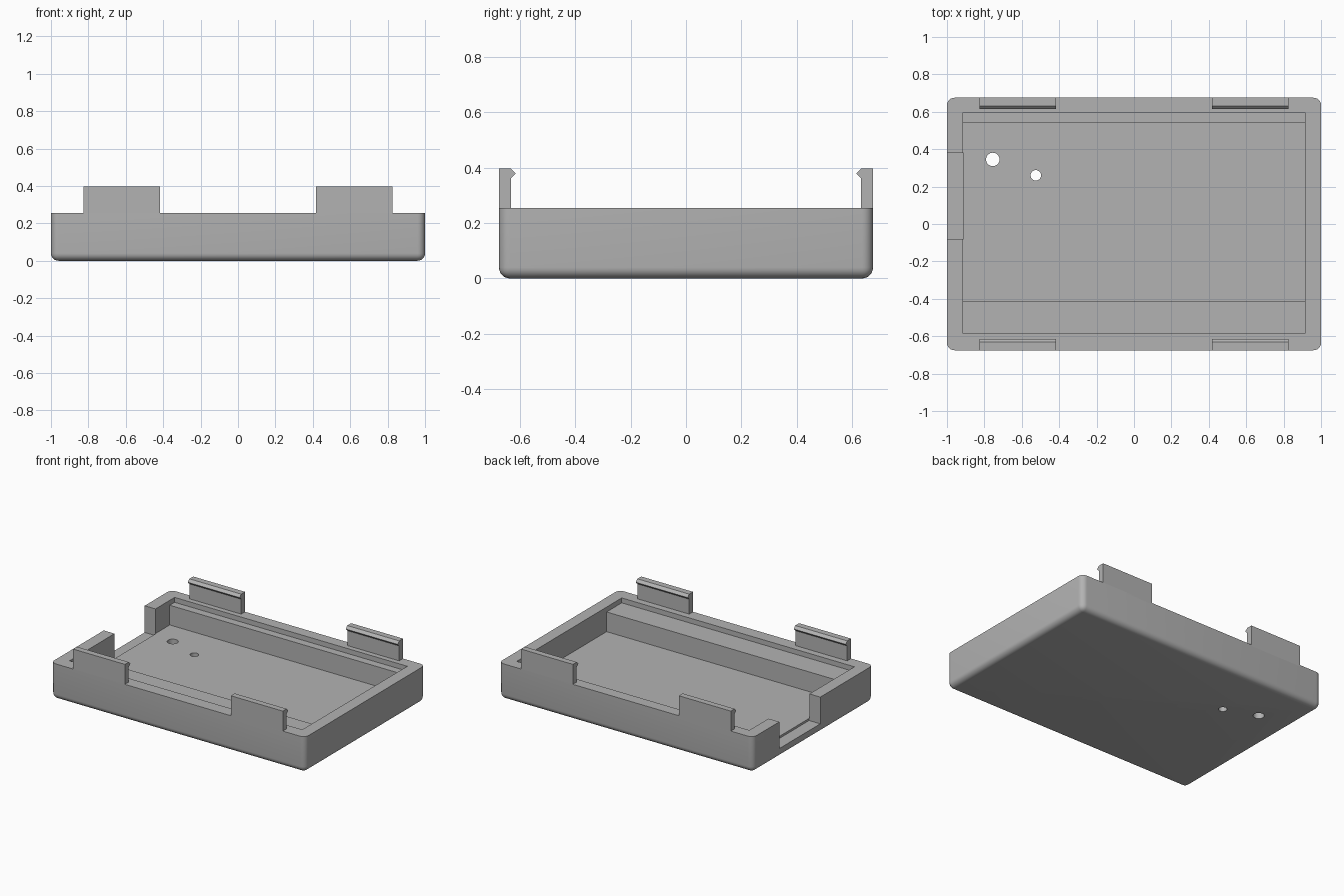
import bpy
import bmesh

cube = bpy.data.objects.get("Cube")
if cube:
    bpy.data.objects.remove(cube, do_unlink=True)

grey = bpy.data.materials.new("plain_grey")
grey.use_nodes = True
COLOUR = (0.45, 0.45, 0.45, 1)
grey.diffuse_color = COLOUR
grey.node_tree.nodes["Principled BSDF"].inputs["Base Color"].default_value = COLOUR

HALF_X, HALF_Y, RIM = 1.0, 0.675, 0.255


def finish(name, bm):
    bmesh.ops.recalc_face_normals(bm, faces=bm.faces)
    mesh = bpy.data.meshes.new(name)
    bm.to_mesh(mesh)
    bm.free()
    mesh.materials.append(grey)
    obj = bpy.data.objects.new(name, mesh)
    bpy.context.collection.objects.link(obj)
    return obj


def box(low, high):
    bm = bmesh.new()
    bmesh.ops.create_cube(bm, size=1)
    for v in bm.verts:
        for i in range(3):
            v.co[i] = high[i] if v.co[i] > 0 else low[i]
    return bm


def cylinder(x, y, radius):
    bm = bmesh.new()
    bmesh.ops.create_cone(bm, cap_ends=True, segments=32, radius1=radius,
                          radius2=radius, depth=1)
    bmesh.ops.translate(bm, verts=bm.verts, vec=(x, y, 0))
    return bm


def cut(target, bm):
    cutter = finish("cutter", bm)
    cutter.hide_render = True
    mod = target.modifiers.new("cut", "BOOLEAN")
    mod.operation, mod.solver, mod.object = "DIFFERENCE", "EXACT", cutter
    bpy.context.view_layer.objects.active = target
    bpy.ops.object.modifier_apply(modifier=mod.name)
    bpy.data.objects.remove(cutter, do_unlink=True)


# Tray block, rounded on its upright and bottom edges
bm = box((-HALF_X, -HALF_Y, 0), (HALF_X, HALF_Y, RIM))
edges = [e for e in bm.edges if min(v.co.z for v in e.verts) < 0.01]
bmesh.ops.bevel(bm, geom=edges, offset=0.04, segments=6, profile=0.5,
                affect="EDGES")
tray = finish("tray", bm)

# Shallow pocket that leaves the ledges, then the deep pocket
cut(tray, box((-0.915, -0.585, 0.22), (0.915, 0.595, 0.5)))
cut(tray, box((-0.915, -0.415, 0.08), (0.915, 0.54, 0.5)))

# Opening in the end wall, slightly below the floor
cut(tray, box((-1.1, -0.08, 0.065), (-0.912, 0.38, 0.5)))

# Holes through the floor
for x, y, radius in ((-0.755, 0.345, 0.036), (-0.525, 0.26, 0.028)):
    cut(tray, cylinder(x, y, radius))

bpy.ops.object.select_all(action="DESELECT")
tray.select_set(True)
bpy.context.view_layer.objects.active = tray
bpy.ops.object.shade_smooth_by_angle(angle=0.6)

# Snap clips: a hooked profile extruded along x, one at each quarter
PROFILE = ((HALF_Y, RIM - 0.01), (HALF_Y, 0.397), (0.632, 0.397),
           (0.614, 0.379), (0.632, 0.361), (0.632, RIM - 0.01))
for side_y, row in ((-1, "front"), (1, "back")):
    for start, side in ((-0.825, "right"), (0.417, "left")):
        bm = bmesh.new()
        face = bm.faces.new([bm.verts.new((start, side_y * y, z))
                             for y, z in PROFILE])
        new = bmesh.ops.extrude_face_region(bm, geom=[face])["geom"]
        moved = [g for g in new if isinstance(g, bmesh.types.BMVert)]
        bmesh.ops.translate(bm, verts=moved, vec=(0.408, 0, 0))
        finish(f"{row}_{side}_clip", bm)
